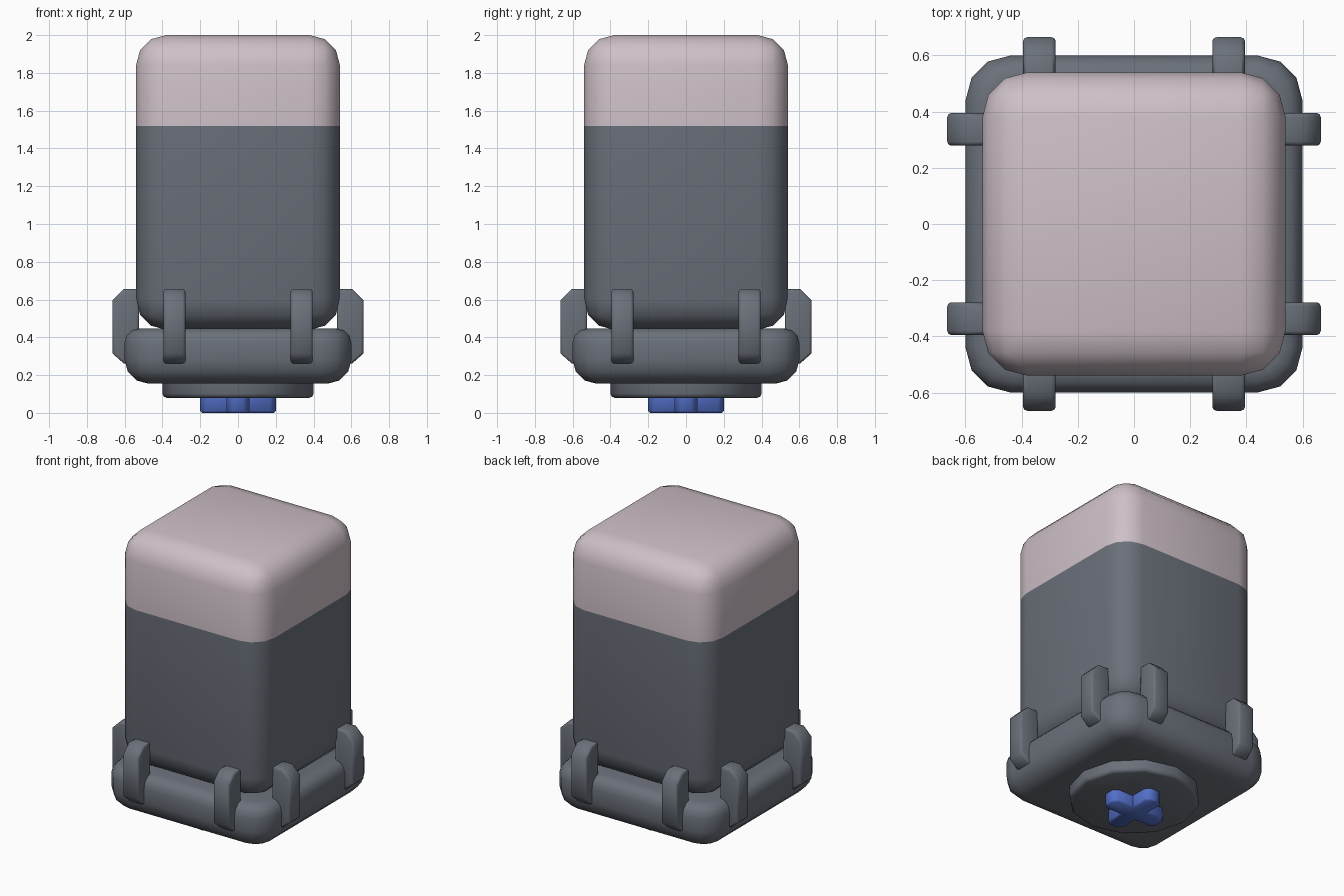
import bpy, bmesh, math
from mathutils import Matrix

if "Cube" in bpy.data.objects:
    bpy.data.objects.remove(bpy.data.objects["Cube"])


def material(name, rgb):
    m = bpy.data.materials.new(name)
    m.diffuse_color = (*rgb, 1)
    m.use_nodes = True
    m.node_tree.nodes["Principled BSDF"].inputs["Base Color"].default_value = m.diffuse_color
    return m


slate = material("slate grey", (0.145, 0.163, 0.195))
pale = material("pale pink", (0.62, 0.53, 0.58))
blue = material("blue", (0.09, 0.165, 0.60))


def finish(name, bm, mats, angle=50):
    bmesh.ops.recalc_face_normals(bm, faces=bm.faces)
    me = bpy.data.meshes.new(name)
    bm.to_mesh(me)
    bm.free()
    ob = bpy.data.objects.new(name, me)
    bpy.context.collection.objects.link(ob)
    for m in mats:
        me.materials.append(m)
    bpy.ops.object.select_all(action='DESELECT')
    ob.select_set(True)
    bpy.context.view_layer.objects.active = ob
    bpy.ops.object.shade_smooth_by_angle(angle=math.radians(angle))
    return ob


def bevel(bm, edges, width, segments):
    bmesh.ops.bevel(bm, geom=edges, offset=width, offset_type='OFFSET',
                    segments=segments, profile=0.5, affect='EDGES')


def level_edges(bm, z):
    return [e for e in bm.edges if all(abs(v.co.z - z) < 1e-4 for v in e.verts)]


def prism(points, z0, z1):
    bm = bmesh.new()
    f = bm.faces.new([bm.verts.new((x, y, z0)) for x, y in points])
    new = bmesh.ops.extrude_face_region(bm, geom=[f])["geom"]
    bmesh.ops.translate(bm, vec=(0, 0, z1 - z0),
                        verts=[g for g in new if isinstance(g, bmesh.types.BMVert)])
    return bm


def square(h):
    return [(-h, -h), (h, -h), (h, h), (-h, h)]


# Main body: fully rounded block, pale above the colour line
bm = prism(square(0.54), 0.44, 2.0)
bevel(bm, list(bm.edges), 0.16, 3)
bmesh.ops.bisect_plane(bm, geom=bm.verts[:] + bm.edges[:] + bm.faces[:],
                       plane_co=(0, 0, 1.52), plane_no=(0, 0, 1))
for f in bm.faces:
    f.material_index = int(f.calc_center_median().z > 1.52)
finish("body", bm, [slate, pale])

# Base tray: rounded corners, soft top rim, larger rounding below
bm = prism(square(0.6), 0.155, 0.447)
bevel(bm, [e for e in bm.edges if abs(e.verts[0].co.z - e.verts[1].co.z) > 0.1], 0.16, 3)
bevel(bm, level_edges(bm, 0.155), 0.125, 3)
bevel(bm, level_edges(bm, 0.447), 0.075, 3)
finish("base_tray", bm, [slate])

# Round plate under the base
ring = [(0.4 * math.cos(i * math.pi / 6), 0.4 * math.sin(i * math.pi / 6)) for i in range(12)]
bm = prism(ring, 0.08, 0.22)
bevel(bm, level_edges(bm, 0.08), 0.022, 2)
finish("bottom_plate", bm, [slate])

# Cross-shaped connector
arm = [(0.17, -0.06), (0.2, -0.03), (0.2, 0.03), (0.17, 0.06), (0.06, 0.06)]
cross = []
for k in range(4):
    c, s = round(math.cos(k * math.pi / 2)), round(math.sin(k * math.pi / 2))
    cross += [(c * x - s * y, s * x + c * y) for x, y in arm]
bm = prism(cross, 0.0, 0.1)
bevel(bm, level_edges(bm, 0.0), 0.01, 1)
finish("cross_connector", bm, [blue])

# Eight clips, two per side: side profile (outward, height) given thickness
clip = [(0.525, 0.262), (0.605, 0.262), (0.665, 0.315),
        (0.665, 0.595), (0.605, 0.655), (0.525, 0.655)]
for k in range(4):
    for side in (-1, 1):
        bm = prism(clip, -0.058, 0.058)
        bevel(bm, level_edges(bm, -0.058) + level_edges(bm, 0.058), 0.014, 2)
        # stand the profile upright, shift sideways, turn to its side
        bm.transform(Matrix.Rotation(k * math.pi / 2, 4, 'Z')
                     @ Matrix.Translation((0, side * 0.337, 0))
                     @ Matrix.Rotation(math.pi / 2, 4, 'X'))
        finish(f"clip_{k + 1}_{'left' if side < 0 else 'right'}", bm, [slate])
